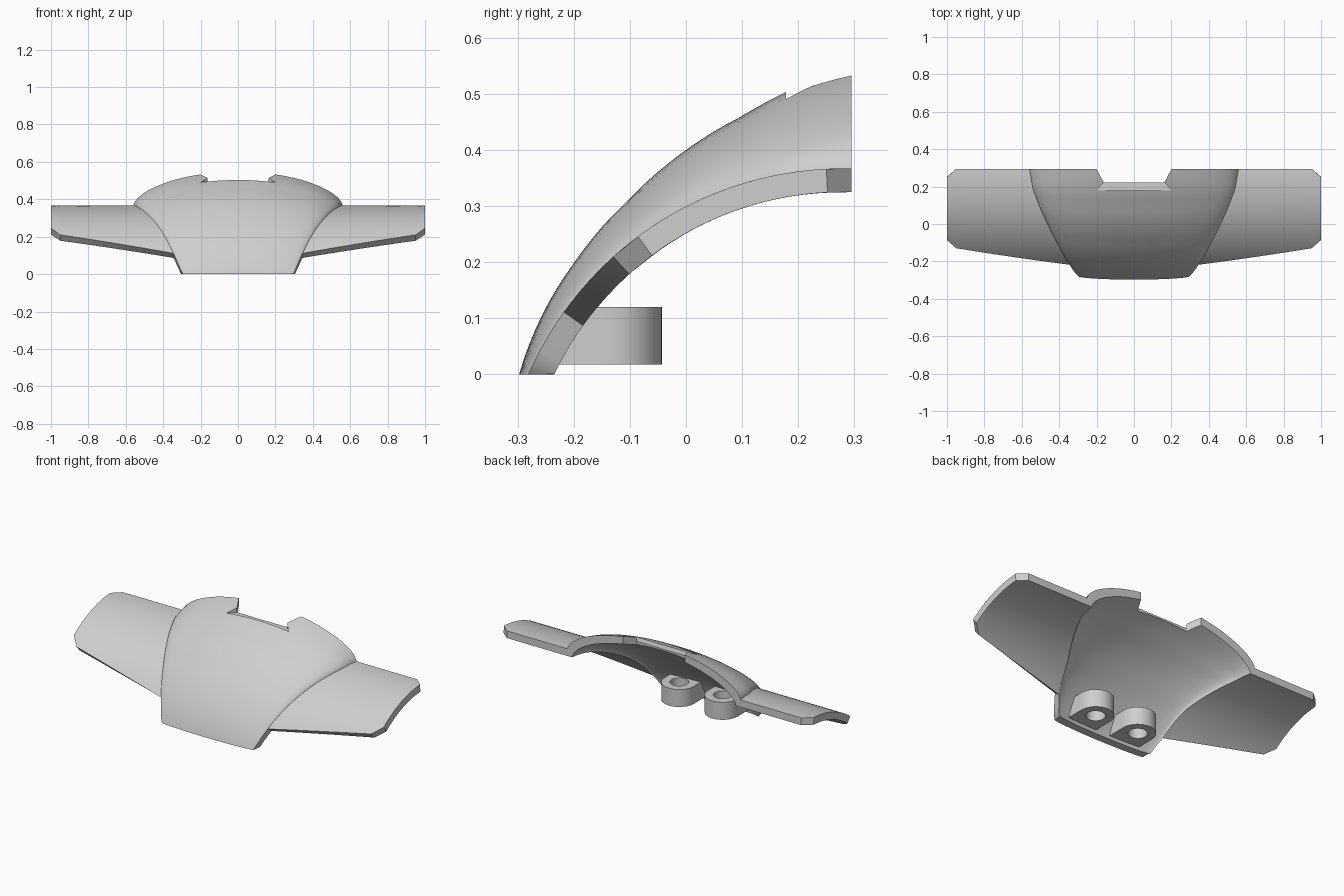
import bpy, bmesh, math

if "Cube" in bpy.data.objects:
    bpy.data.objects.remove(bpy.data.objects["Cube"])

grey = bpy.data.materials.new("light_grey")
grey.diffuse_color = (0.62, 0.62, 0.62, 1)
grey.use_nodes = True
grey.node_tree.nodes["Principled BSDF"].inputs["Base Color"].default_value = grey.diffuse_color

CY, CZ, R, THICK = 0.28, -0.245, 0.612, 0.042   # arc centre (y, z), radius, wall
FRONT, JOIN, BACK = 157.0, 144.4, 88.6          # arc angles in degrees
BULGE = [(88, .183), (98, .142), (104.3, .116), (113.5, .091), (124.4, .063),
         (137.5, .041), (144.5, .032), (158, .014)]
WIDTH = [(88, .56), (99, .54), (109, .50), (130, .405), (144.4, .345), (157, .295)]


def interp(table, a):
    for (a0, v0), (a1, v1) in zip(table, table[1:]):
        if a <= a1:
            return v0 + (v1 - v0) * (a - a0) / (a1 - a0)
    return table[-1][1]


def lerp(a, b, t):
    return a + (b - a) * t


def make_object(name, bm):
    bmesh.ops.recalc_face_normals(bm, faces=bm.faces)
    me = bpy.data.meshes.new(name)
    bm.to_mesh(me)
    bm.free()
    me.materials.append(grey)
    ob = bpy.data.objects.new(name, me)
    bpy.context.collection.objects.link(ob)
    return ob


def arc_point(x, r, ang, edge=None):
    if edge == "front":       # trimmed flat on the ground
        return (x, CY - math.sqrt(r * r - CZ * CZ), 0)
    if edge == "back":        # trimmed square at the back
        return (x, 0.295, CZ + math.sqrt(r * r - (0.295 - CY) ** 2))
    a = math.radians(ang)
    return (x, CY + r * math.cos(a), CZ + r * math.sin(a))


# curved shell: central bulge with a front tab, and a wing on each side
TAB, ROWS, HALF, WING = 5, 24, 14, 6
bm = bmesh.new()


def shell_row(i, inner):
    tab = i < TAB
    t = 0 if tab else (i - TAB) / ROWS
    ang = lerp(FRONT, JOIN, i / TAB) if tab else lerp(JOIN, BACK, t)
    edge = "front" if i == 0 else "back" if i == TAB + ROWS else None
    w = interp(WIDTH, ang) - (0.03 * min(1, t * 3) if inner else 0)
    base = R - (THICK if inner else 0)
    pts = {}
    for j in range(-HALF, HALF + 1):
        u = math.sin(j / HALF * math.pi / 2)
        r = base + interp(BULGE, ang) * max(0, 1 - u * u) ** 0.6
        pts[j] = arc_point(u * w, r, ang, edge)
    if not tab:
        for k in range(1, WING + 2):
            tip = k > WING
            s = min(1, k / WING)
            x = 1.0 if tip else lerp(w, 0.95, s)
            a = lerp(126.7, 92.8, t) if tip else lerp(lerp(JOIN, 132, s), BACK, t)
            for side in (-1, 1):
                pts[side * (HALF + k)] = arc_point(side * x, base, a, None if tip else edge)
    return {j: bm.verts.new(p) for j, p in pts.items()}


outer = [shell_row(i, False) for i in range(TAB + ROWS + 1)]
inner = [shell_row(i, True) for i in range(TAB + ROWS + 1)]
pair = {}
for ro, ri in zip(outer, inner):
    for j in ro:
        pair[ro[j]] = ri[j]
for a, b in zip(outer, outer[1:]):
    for j in a:
        if j + 1 in a and j in b and j + 1 in b:
            f = (a[j], a[j + 1], b[j + 1], b[j])
            bm.faces.new(f)
rim = [e for e in bm.edges if e.is_boundary]
for f in list(bm.faces):
    bm.faces.new([pair[v] for v in reversed(f.verts)])
for e in rim:
    p, q = e.verts
    bm.faces.new((p, q, pair[q], pair[p]))
shell = make_object("curved_shell", bm)


# notch at the back: a through cut and a shallow ledge in front of it
def prism(name, plan, z0, z1):
    b = bmesh.new()
    lo = [b.verts.new((x, y, z0)) for x, y in plan]
    hi = [b.verts.new((x, y, z1)) for x, y in plan]
    b.faces.new(lo)
    b.faces.new(hi)
    for k in range(len(plan)):
        n = (k + 1) % len(plan)
        b.faces.new((lo[k], lo[n], hi[n], hi[k]))
    ob = make_object(name, b)
    ob.hide_render = True
    return ob


cutters = [
    prism("notch_cutter", [(-.162, .222), (.162, .222), (.257, .4), (-.257, .4)], .2, .8),
    prism("ledge_cutter", [(-.2, .178), (.2, .178), (.16, .226), (-.16, .226)], .488, .8)]
for c in cutters:
    m = shell.modifiers.new(c.name, "BOOLEAN")
    m.operation, m.solver, m.object = "DIFFERENCE", "EXACT", c
bpy.context.view_layer.objects.active = shell
shell.select_set(True)
for c in cutters:
    bpy.ops.object.modifier_apply(modifier=c.name)
    bpy.data.objects.remove(c)


# two mounting lugs behind the tab: round at the back, square into the shell
def lug(name, cx):
    b, n, r, hole, cy = bmesh.new(), 48, 0.095, 0.05, -0.138
    rings = []
    for z, depth in ((.018, .122), (.12, .082)):
        out, inn = [], []
        for k in range(n):
            a = 2 * math.pi * k / n
            c, s = math.cos(a), math.sin(a)
            if s >= -1e-6:
                x, y = r * c, r * s
            else:
                g = max(abs(c), abs(s))
                x, y = r * c / g, depth * s / g
            out.append(b.verts.new((cx + x, cy + y, z)))
            inn.append(b.verts.new((cx + hole * c, cy + hole * s, z)))
        rings.append((out, inn))
    (o0, i0), (o1, i1) = rings
    for k in range(n):
        m = (k + 1) % n
        for p, q in ((o0, o1), (i1, i0), (o1, i1), (i0, o0)):
            b.faces.new((p[k], p[m], q[m], q[k]))
    return make_object(name, b)


parts = [shell, lug("mounting_lug_left", -0.14), lug("mounting_lug_right", 0.14)]
for ob in parts:
    ob.select_set(True)
bpy.ops.object.shade_smooth_by_angle(angle=math.radians(25))
